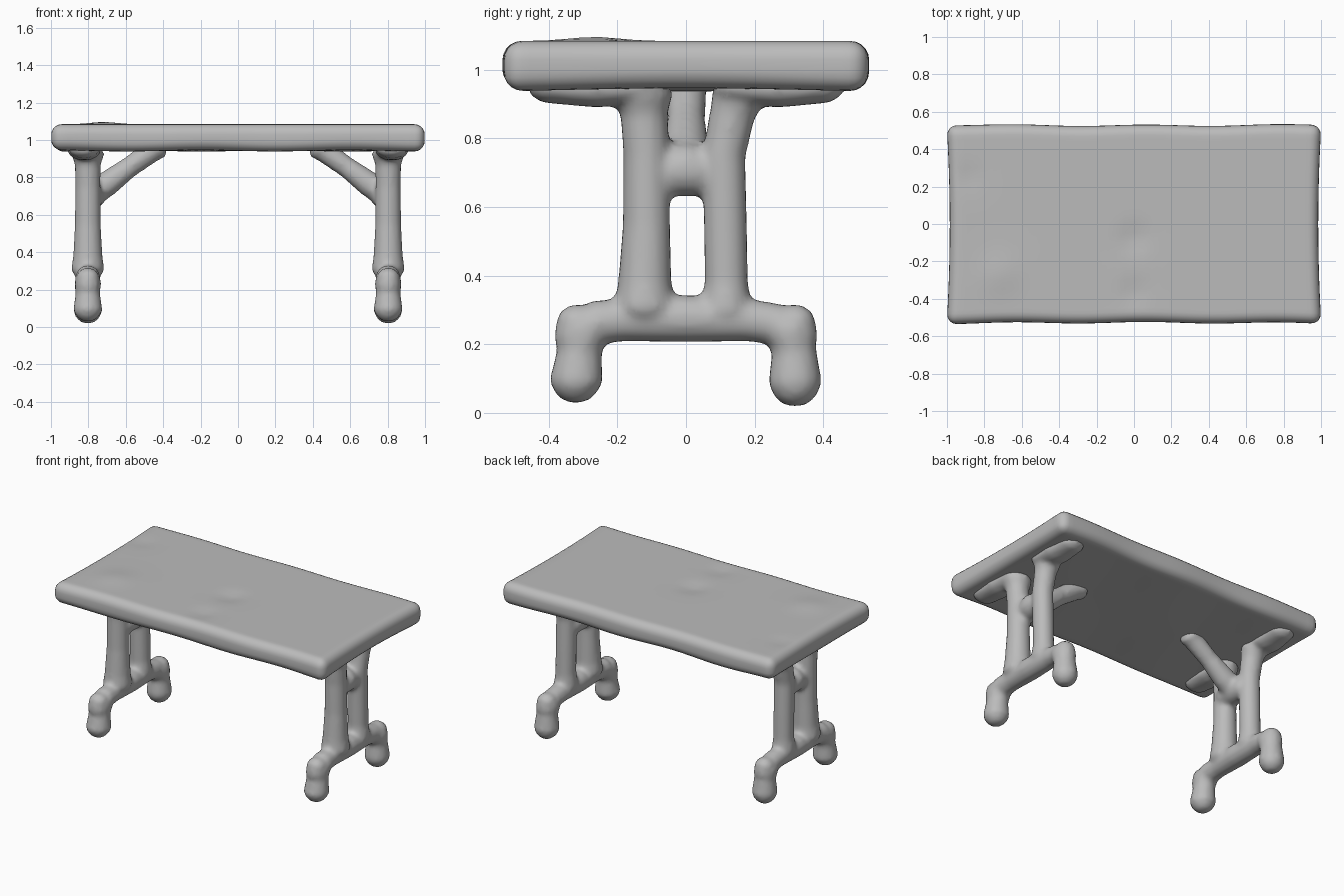
import bpy, bmesh, math
from mathutils import Vector

cube = bpy.data.objects.get("Cube")
if cube:
    bpy.data.objects.remove(cube)

grey = bpy.data.materials.new("clay_grey")
grey.use_nodes = True
tone = (0.5, 0.5, 0.5, 1)
grey.diffuse_color = tone
grey.node_tree.nodes["Principled BSDF"].inputs["Base Color"].default_value = tone


def add_object(name, bm):
    mesh = bpy.data.meshes.new(name)
    bmesh.ops.recalc_face_normals(bm, faces=bm.faces)
    for face in bm.faces:
        face.smooth = True
    bm.to_mesh(mesh)
    bm.free()
    mesh.materials.append(grey)
    obj = bpy.data.objects.new(name, mesh)
    bpy.context.collection.objects.link(obj)
    return obj


def tube(bm, path, flat=1.0, sides=16):
    """Closed limb through (point, radius) pairs with rounded ends; flat squashes z."""
    pts = [(Vector(p), r) for p, r in path]
    start, end = pts[0], pts[-1]
    d0 = (pts[1][0] - start[0]).normalized()
    d1 = (end[0] - pts[-2][0]).normalized()
    caps = [(0.9, 0.4), (0.6, 0.8)]
    pts = ([(start[0] - d0 * start[1] * (a - 0.9), start[1] * b) for a, b in caps] +
           [(start[0] + d0 * start[1] * 0.6, start[1])] + pts[1:-1] +
           [(end[0] - d1 * end[1] * 0.6, end[1])] +
           [(end[0] + d1 * end[1] * (a - 0.9), end[1] * b) for a, b in reversed(caps)])
    rings = []
    for i, (p, r) in enumerate(pts):
        d = (pts[min(i + 1, len(pts) - 1)][0] - pts[max(i - 1, 0)][0]).normalized()
        u = Vector((1, 0, 0)) if abs(d.x) < 0.6 else Vector((0, 1, 0))
        v = d.cross(u).normalized()
        u = v.cross(d)
        ring = []
        for k in range(sides):
            t = 2 * math.pi * k / sides
            off = (u * math.cos(t) + v * math.sin(t)) * r
            off.z *= flat
            ring.append(bm.verts.new(p + off))
        rings.append(ring)
    for a, b in zip(rings, rings[1:]):
        for k in range(sides):
            n = (k + 1) % sides
            bm.faces.new((a[k], a[n], b[n], b[k]))
    bm.faces.new(rings[0])
    bm.faces.new(rings[-1])


# Tabletop: thick rounded slab with gently uneven surfaces
bm = bmesh.new()
bmesh.ops.create_cube(bm, size=1)
for v in bm.verts:
    v.co = Vector((v.co.x * 1.98, v.co.y * 1.055, v.co.z * 0.142 + 1.013))
bmesh.ops.bevel(bm, geom=bm.edges[:], offset=0.055, segments=5, profile=0.5, affect='EDGES')
for axis, reach in ((Vector((1, 0, 0)), 0.9), (Vector((0, 1, 0)), 0.45)):
    steps = round(reach / 0.05)
    for i in range(-steps, steps + 1):
        geom = bm.verts[:] + bm.edges[:] + bm.faces[:]
        bmesh.ops.bisect_plane(bm, geom=geom, plane_co=axis * i * 0.05, plane_no=axis)
# local bumps and dents in the top: x, y, width, height
dents = [(-0.72, -0.27, 0.10, 0.012), (0.0, -0.08, 0.07, -0.015),
         (0.0, -0.37, 0.06, -0.012), (-0.88, 0.25, 0.06, -0.008)]
for v in bm.verts:
    x, y, z = v.co
    v.co.y += 0.004 * math.sin(9 * x + 1) + 0.008 * y * x * x
    v.co.x += 0.015 * x * y * y * 4 - 0.005 * x
    if z > 1.04:
        for cx, cy, w, h in dents:
            v.co.z += h * math.exp(-((x - cx) ** 2 + (y - cy) ** 2) / (w * w))
    elif z < 0.99:
        v.co.z += 0.005 * math.sin(8 * x) * math.cos(5 * y)
add_object("tabletop", bm)


# Trestle at each end: feet, cross beam, twin posts, tie, brace and top rail blended together
def trestle(name, s):
    bm = bmesh.new()
    x = 0.803 * s
    # cross beam bending down into both feet
    tube(bm, [((x, -0.315, 0.03), 0.07), ((x, -0.32, 0.09), 0.079), ((x, -0.31, 0.18), 0.066),
              ((x, -0.30, 0.235), 0.072), ((x, -0.255, 0.265), 0.066), ((x, -0.18, 0.27), 0.062),
              ((x, 0, 0.275), 0.07), ((x, 0.18, 0.27), 0.062), ((x, 0.255, 0.26), 0.062),
              ((x, 0.305, 0.235), 0.074), ((x, 0.315, 0.18), 0.066), ((x, 0.318, 0.09), 0.079),
              ((x, 0.315, 0.02), 0.07)])
    # rounded shoulders above the feet
    for side in (-1, 1):
        tube(bm, [((x, side * 0.315, 0.15), 0.06), ((x, side * 0.318, 0.22), 0.067),
                  ((x, side * 0.315, 0.315), 0.06)])
    # near and far posts
    tube(bm, [((x, -0.12, 0.25), 0.09), ((x, -0.12, 0.38), 0.079), ((x, -0.115, 0.55), 0.07),
              ((x, -0.115, 0.75), 0.068), ((x, -0.122, 0.87), 0.07), ((x, -0.13, 0.98), 0.09)])
    tube(bm, [((x, 0.115, 0.25), 0.075), ((x, 0.118, 0.38), 0.064), ((x, 0.115, 0.55), 0.064),
              ((x, 0.11, 0.75), 0.064), ((x, 0.135, 0.87), 0.067), ((x, 0.17, 0.98), 0.08)])
    # tie between the posts
    tube(bm, [((x - 0.02 * s, -0.13, 0.69), 0.065), ((x - 0.02 * s, 0, 0.71), 0.08),
              ((x - 0.02 * s, 0.13, 0.69), 0.065)])
    # diagonal brace up to the tabletop
    tube(bm, [((0.80 * s, 0, 0.70), 0.07), ((0.70 * s, 0, 0.765), 0.068),
              ((0.58 * s, 0, 0.855), 0.056), ((0.46 * s, 0, 0.94), 0.06), ((0.40 * s, 0, 0.99), 0.07)])
    # flattened rail halves under the tabletop
    for a, b in ((-0.46, -0.06), (0.08, 0.46)):
        tube(bm, [((x + 0.02 * s, a, 0.955), 0.08), ((x + 0.02 * s, (a + b) / 2, 0.945), 0.09),
                  ((x + 0.01 * s, b, 0.955), 0.08)], flat=0.62)
    obj = add_object(name, bm)
    blend = obj.modifiers.new("blend", 'REMESH')
    blend.mode = 'VOXEL'
    blend.voxel_size = 0.014
    blend.use_smooth_shade = True
    soften = obj.modifiers.new("soften", 'SMOOTH')
    soften.factor = 0.5
    soften.iterations = 6


trestle("left_trestle", 1)
trestle("right_trestle", -1)
